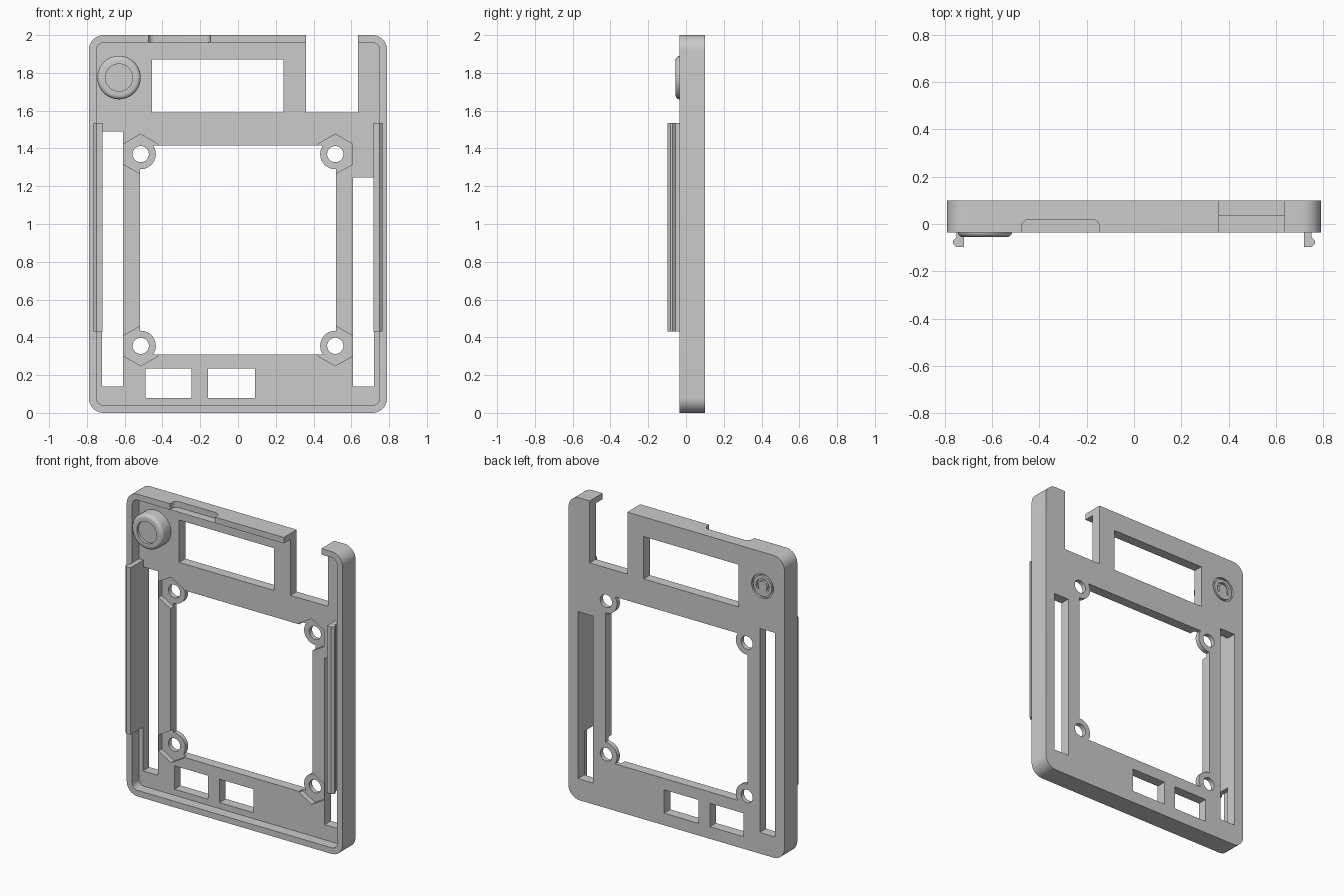
import bpy, bmesh, math

if "Cube" in bpy.data.objects:
    bpy.data.objects.remove(bpy.data.objects["Cube"])

grey = bpy.data.materials.new("plain grey")
grey.use_nodes = True
grey.diffuse_color = (0.6, 0.6, 0.6, 1)
grey.node_tree.nodes["Principled BSDF"].inputs["Base Color"].default_value = grey.diffuse_color

FRONT, FLOOR, POCKET, BACK = -0.035, 0.035, 0.07, 0.10


def prism(name, outline, low, high, axis="y"):
    """Extrude an outline: (x, z) along y, or (x, y) along z."""
    place = (lambda a, b, h: (a, h, b)) if axis == "y" else (lambda a, b, h: (a, b, h))
    bm = bmesh.new()
    base = bm.faces.new([bm.verts.new(place(a, b, low)) for a, b in outline])
    top = bmesh.ops.extrude_face_region(bm, geom=[base])["geom"]
    shift = [v for v in top if isinstance(v, bmesh.types.BMVert)]
    bmesh.ops.translate(bm, verts=shift, vec=place(0, 0, high - low))
    bmesh.ops.recalc_face_normals(bm, faces=bm.faces)
    mesh = bpy.data.meshes.new(name)
    bm.to_mesh(mesh)
    bm.free()
    mesh.materials.append(grey)
    obj = bpy.data.objects.new(name, mesh)
    bpy.context.collection.objects.link(obj)
    return obj


def rounded(x0, x1, z0, z1, r, steps=10):
    corners = [(x1 - r, z1 - r), (x0 + r, z1 - r), (x0 + r, z0 + r), (x1 - r, z0 + r)]
    return [(cx + r * math.cos(t), cz + r * math.sin(t))
            for i, (cx, cz) in enumerate(corners)
            for t in [math.pi / 2 * (i + k / steps) for k in range(steps + 1)]]


def rect(x0, x1, z0, z1):
    return [(x0, z0), (x1, z0), (x1, z1), (x0, z1)]


def circle(cx, cz, r, n=40, turn=0.0):
    return [(cx + r * math.cos(turn + math.tau * i / n),
             cz + r * math.sin(turn + math.tau * i / n)) for i in range(n)]


def arc_band(cx, cz, r0, r1, start, end, n=24):
    ts = [math.radians(start + (end - start) * i / n) for i in range(n + 1)]
    return ([(cx + r1 * math.cos(t), cz + r1 * math.sin(t)) for t in ts]
            + [(cx + r0 * math.cos(t), cz + r0 * math.sin(t)) for t in reversed(ts)])


def combine(obj, tool, operation="DIFFERENCE"):
    mod = obj.modifiers.new("combine", "BOOLEAN")
    mod.operation, mod.object, mod.solver = operation, tool, "EXACT"
    bpy.context.view_layer.objects.active = obj
    bpy.ops.object.modifier_apply(modifier=mod.name)
    bpy.data.objects.remove(tool)


def cut(obj, outline, low=-0.5, high=0.5, axis="y"):
    combine(obj, prism("cutter", outline, low, high, axis))


def smooth(obj):
    bpy.ops.object.select_all(action="DESELECT")
    obj.select_set(True)
    bpy.context.view_layer.objects.active = obj
    bpy.ops.object.shade_smooth_by_angle(angle=math.radians(30))


# Tray with a raised rim round the front
frame = prism("frame", rounded(-0.79, 0.79, 0, 2, 0.08), FRONT, BACK)
cut(frame, rounded(-0.75, 0.75, 0.04, 1.96, 0.04), -0.5, FLOOR)

# Openings through the back plate
for opening in [(-0.52, 0.52, 0.31, 1.415),    # centre
                (-0.455, 0.24, 1.59, 1.87),    # display window
                (0.36, 0.635, 1.59, 2.2),      # top notch
                (-0.72, -0.61, 0.14, 1.49),    # side slots
                (0.61, 0.72, 0.14, 1.245),
                (-0.49, -0.245, 0.08, 0.235),  # lower ports
                (-0.16, 0.09, 0.08, 0.235)]:
    cut(frame, rect(*opening))

# Screw eyes with hexagonal nut pockets
for x in (-0.515, 0.515):
    for z in (0.355, 1.37):
        combine(frame, prism("eye", circle(x, z, 0.08), POCKET, BACK), "UNION")
        cut(frame, circle(x, z, 0.106, 6, math.pi / 6), -0.5, POCKET)
        cut(frame, circle(x, z, 0.043))

# Rounded relief in the top rim
cut(frame, rounded(-0.475, -0.145, -0.3, 0.02, 0.035), 1.9605, 2.1, "z")

# Engraved ring and open arc on the back, behind the button
KX, KZ = -0.63, 1.775
for r0, r1, start, end in [(0.068, 0.08, 0, 180), (0.068, 0.08, 180, 360),
                           (0.033, 0.047, -40, 220)]:
    cut(frame, arc_band(KX, KZ, r0, r1, start, end), BACK - 0.015, 0.2)
smooth(frame)

# Round button boss with a softened rim and a shallow dish
button = prism("button", circle(KX, KZ, 0.115, 64), -0.055, FLOOR + 0.005)
bm = bmesh.new()
bm.from_mesh(button.data)
rim = [e for e in bm.edges if all(v.co.y < -0.05 for v in e.verts)]
bmesh.ops.bevel(bm, geom=rim, offset=0.022, segments=5, profile=0.5, affect="EDGES")
bm.to_mesh(button.data)
bm.free()
cut(button, circle(KX, KZ, 0.072, 48), -0.5, -0.037)
smooth(button)

# Long snap rails with a hooked lip, one on each side
hook = [(0.718, FLOOR + 0.005), (0.718, -0.097), (0.75, -0.097), (0.765, -0.083),
        (0.765, -0.072), (0.75, -0.055), (0.75, FLOOR + 0.005)]
for side, name in ((1, "left_snap_rail"), (-1, "right_snap_rail")):
    prism(name, [(side * x, y) for x, y in hook], 0.43, 1.535, "z")
